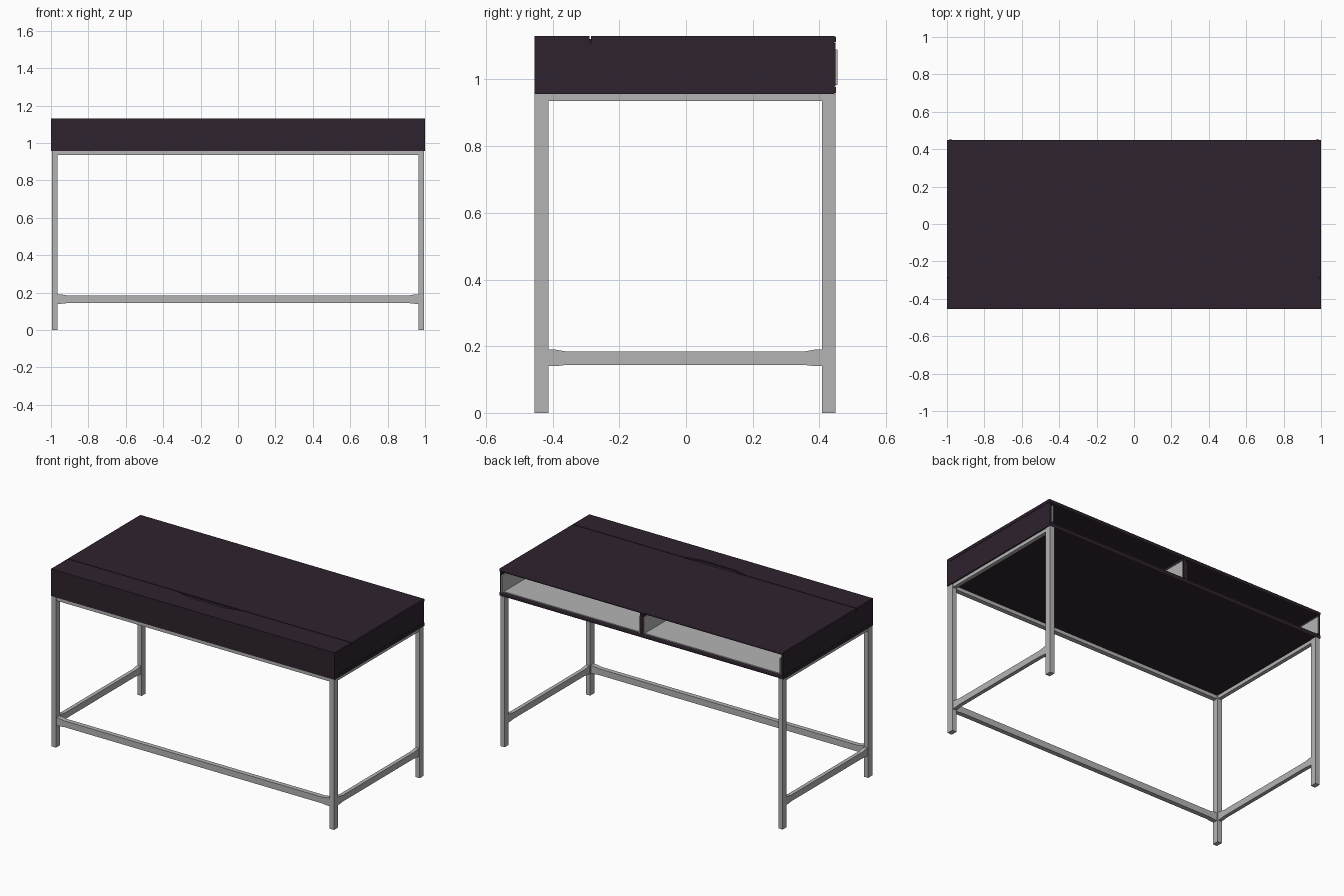
import bpy
import bmesh

cube = bpy.data.objects.get("Cube")
if cube:
    bpy.data.objects.remove(cube, do_unlink=True)


def material(name, color):
    mat = bpy.data.materials.new(name)
    mat.use_nodes = True
    mat.diffuse_color = color
    node = next(n for n in mat.node_tree.nodes if n.type == "BSDF_PRINCIPLED")
    node.inputs["Base Color"].default_value = color
    return mat


DARK = material("dark_plum", (0.027, 0.016, 0.027, 1))
GREY = material("light_grey", (0.456, 0.456, 0.456, 1))


def prism(name, outline, normal, lo, hi, mat, round_back=0):
    """Extrude a 2D outline along the normal axis (0=x, 1=y, 2=z)."""
    def place(p, depth):
        co = list(p)
        co.insert(normal, depth)
        return co
    bm = bmesh.new()
    face = bm.faces.new([bm.verts.new(place(p, lo)) for p in outline])
    res = bmesh.ops.extrude_face_region(bm, geom=[face])
    for v in res["geom"]:
        if isinstance(v, bmesh.types.BMVert):
            v.co[normal] = hi
    if round_back:
        back = max(v.co.y for v in bm.verts)
        edges = [e for e in bm.edges
                 if all(abs(v.co.y - back) < 1e-4 for v in e.verts)
                 and abs(e.verts[0].co.x - e.verts[1].co.x) > 0.5]
        bmesh.ops.bevel(bm, geom=edges, offset=round_back, segments=3,
                        profile=0.5, affect="EDGES")
    bmesh.ops.recalc_face_normals(bm, faces=bm.faces)
    mesh = bpy.data.meshes.new(name)
    bm.to_mesh(mesh)
    bm.free()
    mesh.materials.append(mat)
    obj = bpy.data.objects.new(name, mesh)
    bpy.context.collection.objects.link(obj)
    return obj


def box(name, x, y, z, mat, round_back=0):
    outline = [(x[0], y[0]), (x[1], y[0]), (x[1], y[1]), (x[0], y[1])]
    return prism(name, outline, 2, z[0], z[1], mat, round_back)


def mirrored(a, b, side):
    return tuple(sorted((a * side, b * side)))


FRONT, BACK = -0.455, 0.45
BASE, FLOOR, CEIL, TOP = 0.957, 0.98, 1.11, 1.13

# Desk case
box("bottom_board", (-1, 1), (FRONT, BACK), (BASE, FLOOR), DARK, 0.006)
box("top_board", (-1, 1), (-0.285, BACK), (CEIL, TOP), DARK, 0.006)
box("front_panel", (-1, 1), (FRONT, -0.43), (FLOOR, CEIL), DARK)
box("divider", (-0.012, 0.012), (-0.43, 0.448), (FLOOR, CEIL), DARK)
box("groove_floor", (-0.99, 0.99), (-0.34, -0.27), (CEIL - 0.004, TOP - 0.008), DARK)

# Front strip of the top with a shallow finger scoop
scoop = [(0.25, -0.289), (0.2, -0.295), (0.12, -0.315)]
seam = [(1, -0.289)] + scoop + [(-x, y) for x, y in reversed(scoop)] + [(-1, -0.289)]
prism("front_top_strip", [(-1, FRONT), (1, FRONT)] + seam, 2, CEIL, TOP, DARK)

for s, label in ((1, "left"), (-1, "right")):
    box(label + "_side_panel", mirrored(0.986, 0.998, s), (FRONT, 0.448),
        (FLOOR, CEIL), DARK)
    # Open-backed tray inside the case
    box(label + "_tray_floor", mirrored(0.012, 0.986, s), (-0.43, 0.44),
        (FLOOR, FLOOR + 0.006), GREY)
    box(label + "_tray_front", mirrored(0.012, 0.986, s), (-0.43, -0.42),
        (FLOOR, 1.09), GREY)
    box(label + "_tray_outer_wall", mirrored(0.976, 0.986, s), (-0.43, 0.455),
        (FLOOR + 0.003, 1.09), GREY)
    box(label + "_tray_inner_wall", mirrored(0.012, 0.018, s), (-0.43, 0.447),
        (FLOOR, 1.09), GREY)

# Legs
LEG_IN, LEG_OUT = 0.965, 0.995
for s, label in ((1, "left"), (-1, "right")):
    for end, y in (("front", (FRONT, -0.413)), ("back", (0.408, 0.448))):
        box(f"{end}_{label}_leg", mirrored(LEG_IN, LEG_OUT, s), y, (0, BASE), GREY)
    box(label + "_top_rail", mirrored(0.968, 0.992, s), (-0.413, 0.408),
        (0.935, BASE), GREY)
box("front_top_rail", (-LEG_IN, LEG_IN), (-0.45, -0.42), (0.935, BASE), GREY)


# Lower stretchers with flared ends
def flared(a, b):
    upper = [(a, 0.19), (a + 0.02, 0.19), (a + 0.055, 0.184),
             (b - 0.055, 0.184), (b - 0.02, 0.19), (b, 0.19)]
    lower = [(b, 0.14), (b - 0.02, 0.14), (b - 0.055, 0.144),
             (a + 0.055, 0.144), (a + 0.02, 0.14), (a, 0.14)]
    return upper + lower


prism("front_stretcher", flared(-LEG_IN, LEG_IN), 1, -0.45, -0.42, GREY)
for s, label in ((1, "left"), (-1, "right")):
    lo, hi = mirrored(0.968, 0.992, s)
    prism(label + "_stretcher", flared(-0.413, 0.408), 0, lo, hi, GREY)
